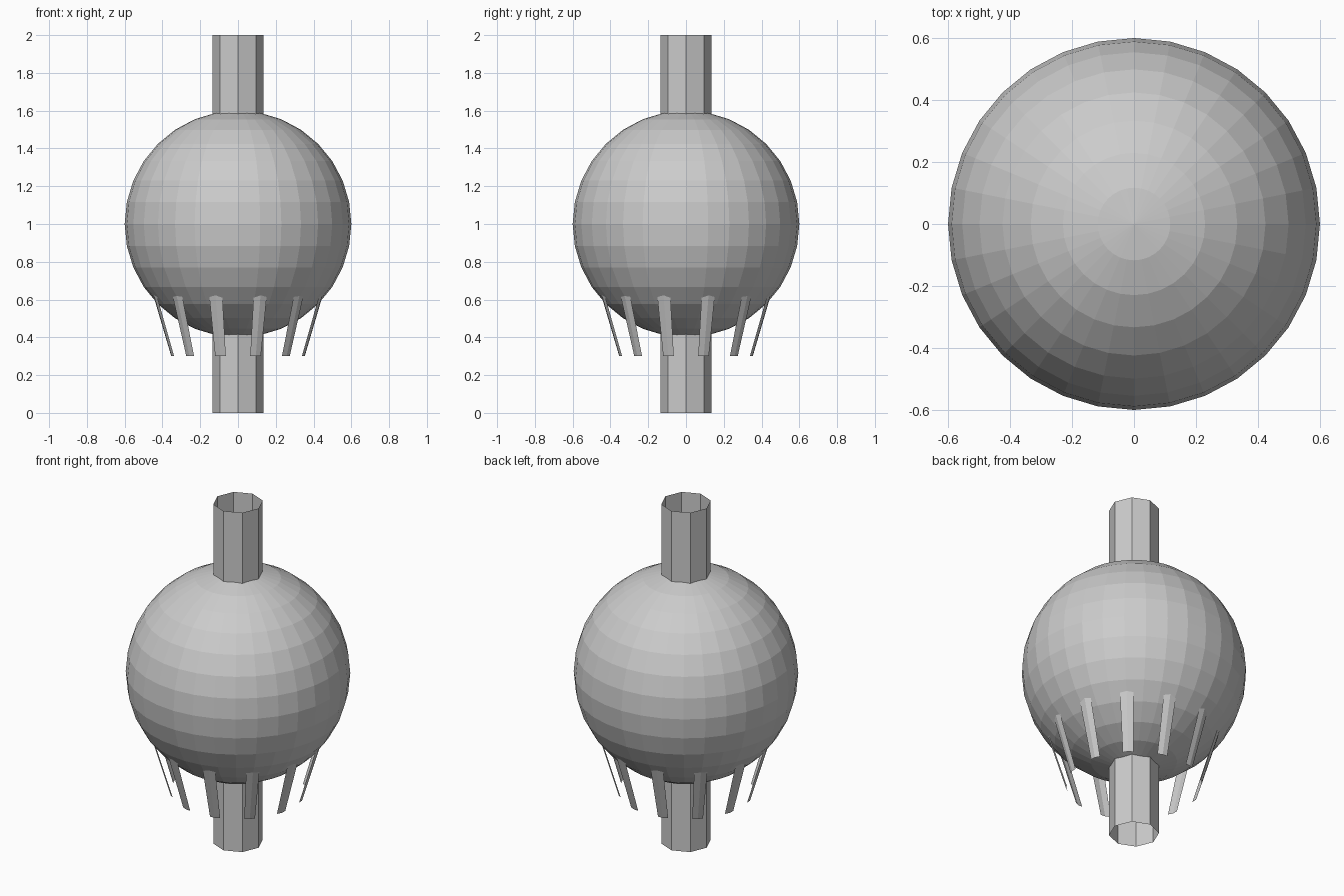
import bpy, bmesh
from math import pi, sin, cos

if "Cube" in bpy.data.objects:
    bpy.data.objects.remove(bpy.data.objects["Cube"])


def make_object(name, bm):
    mesh = bpy.data.meshes.new(name)
    bm.to_mesh(mesh)
    bm.free()
    obj = bpy.data.objects.new(name, mesh)
    bpy.context.collection.objects.link(obj)
    return obj


# Round body
bm = bmesh.new()
bmesh.ops.create_uvsphere(bm, u_segments=32, v_segments=16, radius=0.6)
bmesh.ops.translate(bm, verts=bm.verts, vec=(0, 0, 1))
make_object("round_body", bm)

# Open eight-sided pipe running through the body
bm = bmesh.new()
bmesh.ops.create_cone(bm, cap_ends=False, segments=8,
                      radius1=0.134, radius2=0.134, depth=2)
bmesh.ops.translate(bm, verts=bm.verts, vec=(0, 0, 1))
make_object("centre_pipe", bm)

# Ring of twelve thin, slightly ridged strips flaring up into the body
bm = bmesh.new()
for i in range(12):
    a = pi / 12 + i * pi / 6
    rows = []
    for z, r, half in ((0.30, 0.358, 0.029), (0.66, 0.466, 0.037)):
        row = []
        for out, side in ((0, -half), (0.006, 0), (0, half)):
            d = r + out
            row.append(bm.verts.new((d * cos(a) - side * sin(a),
                                     d * sin(a) + side * cos(a), z)))
        rows.append(row)
    low, high = rows
    for k in range(2):
        bm.faces.new((low[k], low[k + 1], high[k + 1], high[k]))
make_object("lower_strips", bm)
